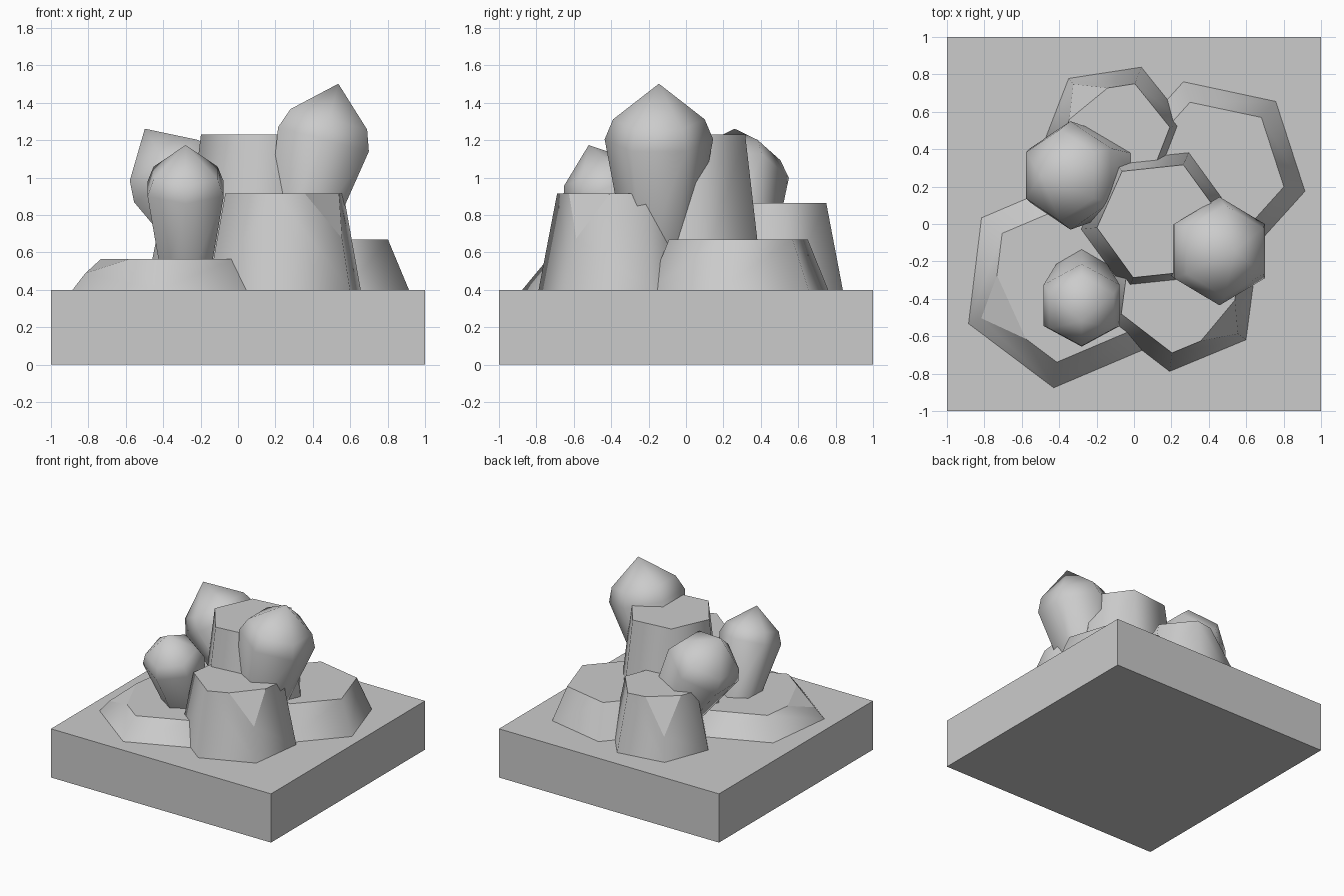
import bpy, bmesh
from math import cos, sin, radians
from mathutils import Vector, Matrix

if "Cube" in bpy.data.objects:
    bpy.data.objects.remove(bpy.data.objects["Cube"])

BASE_Z = 0.4


def finish(name, bm):
    bmesh.ops.recalc_face_normals(bm, faces=bm.faces)
    mesh = bpy.data.meshes.new(name)
    bm.to_mesh(mesh)
    bm.free()
    obj = bpy.data.objects.new(name, mesh)
    bpy.context.collection.objects.link(obj)
    return obj


def ring(bm, radius, z, phase):
    return [bm.verts.new((radius * cos(radians(phase + 60 * i)),
                          radius * sin(radians(phase + 60 * i)), z)) for i in range(6)]


def bridge(bm, low, high):
    for i in range(6):
        j = (i + 1) % 6
        bm.faces.new((low[i], low[j], high[j], high[i])).smooth = True


# Six-sided tapered rock with flat top; chip = three points of a corner cut
def rock(name, x, y, r_low, r_top, top, phase, chip=None):
    bm = bmesh.new()
    low, high = ring(bm, r_low, BASE_Z, phase), ring(bm, r_top, top, phase)
    bridge(bm, low, high)
    bm.faces.new(low[::-1])
    bm.faces.new(high)
    bmesh.ops.translate(bm, verts=bm.verts, vec=(x, y, 0))
    if chip:
        a, b, c = map(Vector, chip)
        normal = (b - a).cross(c - a).normalized()
        if normal.z < 0:
            normal.negate()
        cut = bmesh.ops.bisect_plane(bm, geom=bm.verts[:] + bm.edges[:] + bm.faces[:],
                                     plane_co=a, plane_no=normal, clear_outer=True)
        edges = [e for e in cut["geom_cut"] if isinstance(e, bmesh.types.BMEdge)]
        for f in bmesh.ops.contextual_create(bm, geom=edges)["faces"]:
            f.smooth = False
    return finish(name, bm)


# Smooth six-sided bud: (height, radius) profile around its widest ring
BUD = [(-2.2, 0.6), (0, 1), (0.38, 0.845)]


def bud(name, centre, size, axis, tilt):
    bm = bmesh.new()
    rings = [ring(bm, r, z, 30) for z, r in BUD]
    for low, high in zip(rings, rings[1:]):
        bridge(bm, low, high)
    bm.faces.new(rings[0][::-1])
    tip = bm.verts.new((0, 0, 1.06))
    for i in range(6):
        bm.faces.new((rings[-1][i], rings[-1][(i + 1) % 6], tip)).smooth = True
    bm.transform(Matrix.Translation(centre) @ Matrix.Rotation(radians(tilt), 4, axis)
                 @ Matrix.Scale(size, 4))
    return finish(name, bm)


# Square ground block
bm = bmesh.new()
bmesh.ops.create_cube(bm, size=1)
bm.transform(Matrix.Translation((0, 0, BASE_Z / 2)) @ Matrix.Diagonal((2, 2, BASE_Z, 1)))
finish("ground_block", bm)

# Rocks
rock("back_right_rock", 0.42, 0.28, 0.505, 0.39, 0.67, 48)
rock("front_left_rock", -0.36, -0.31, 0.57, 0.432, 0.565, 23,
     [(-0.73, -0.28, 0.565), (-0.58, -0.61, 0.565), (-0.81, -0.51, 0.49)])
rock("front_right_rock", 0.248, -0.35, 0.442, 0.342, 0.915, 22.5,
     [(0.36, -0.622, 0.915), (0.537, -0.41, 0.915), (0.554, -0.585, 0.68)])
rock("centre_rock", 0.13, 0.015, 0.435, 0.33, 1.23, 6)
rock("back_left_rock", -0.103, 0.472, 0.393, 0.298, 0.865, 8.8,
     [(-0.14, 0.728, 0.865), (-0.345, 0.56, 0.865), (-0.325, 0.742, 0.6)])

# Leaning buds
bud("right_bud", (0.457, -0.145, 1.205), 0.29, 'Y', 15)
bud("left_bud", (-0.34, 0.26, 0.998), 0.29, 'Y', -31)
bud("front_bud", (-0.28, -0.435, 0.94), 0.235, 'X', 20)
